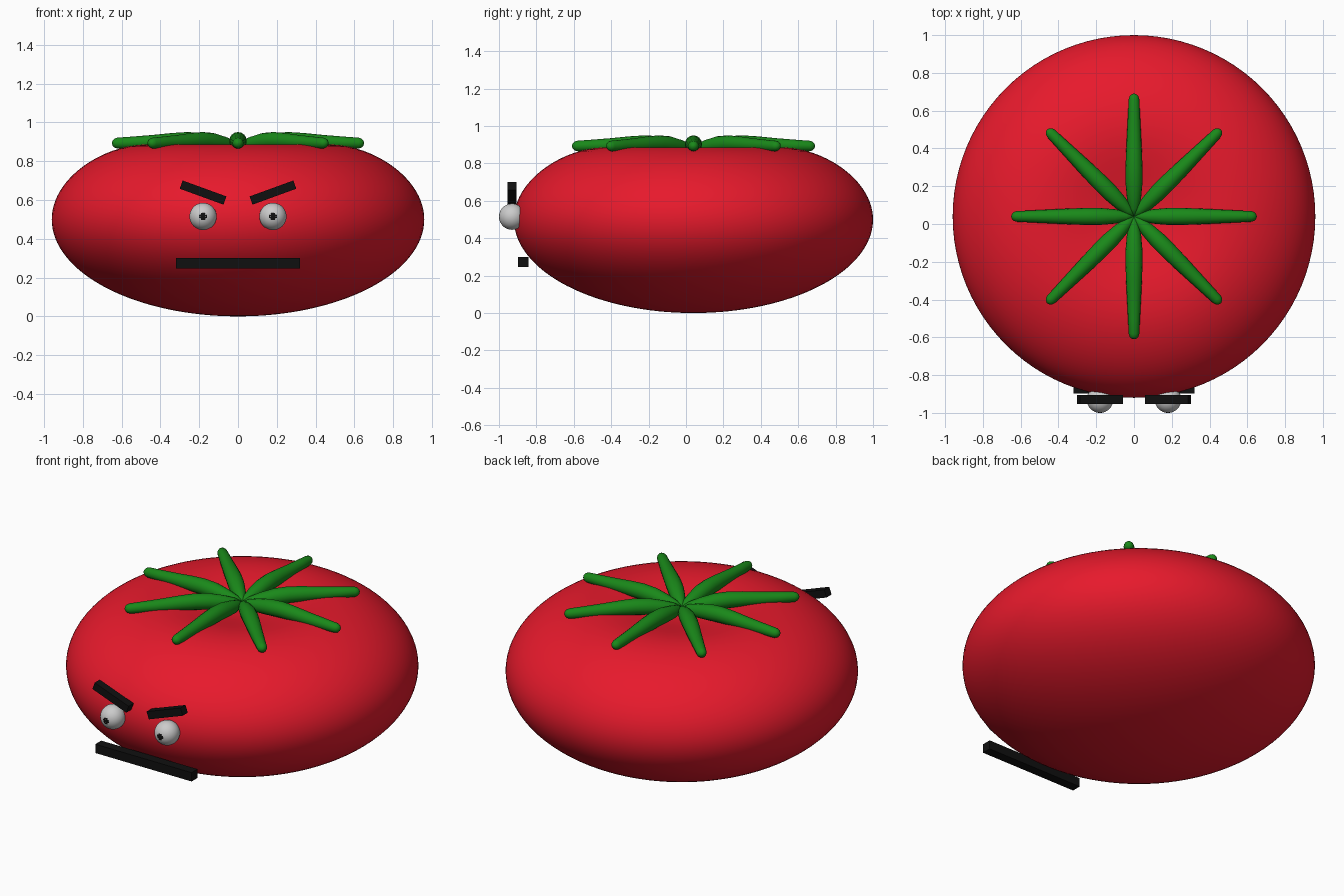
import bpy, bmesh, math
from mathutils import Vector

if "Cube" in bpy.data.objects:
    bpy.data.objects.remove(bpy.data.objects["Cube"])

CY = 0.04  # the body sits slightly behind the face


def material(name, rgb):
    m = bpy.data.materials.new(name)
    m.diffuse_color = (*rgb, 1)
    m.use_nodes = True
    m.node_tree.nodes["Principled BSDF"].inputs["Base Color"].default_value = m.diffuse_color
    return m


RED = material("red", (0.80, 0.01, 0.025))
GREEN = material("green", (0.01, 0.25, 0.01))
BLACK = material("black", (0.005, 0.005, 0.005))


def finish(name, bm, mat=None, smooth=True):
    bmesh.ops.recalc_face_normals(bm, faces=bm.faces)
    mesh = bpy.data.meshes.new(name)
    for f in bm.faces:
        f.smooth = smooth
    bm.to_mesh(mesh)
    bm.free()
    ob = bpy.data.objects.new(name, mesh)
    bpy.context.collection.objects.link(ob)
    if mat:
        mesh.materials.append(mat)
    return ob


def ball(name, loc, scale, mat=None):
    bm = bmesh.new()
    bmesh.ops.create_uvsphere(bm, u_segments=32, v_segments=20, radius=1)
    bmesh.ops.scale(bm, vec=scale, verts=bm.verts)
    ob = finish(name, bm, mat)
    ob.location = loc
    return ob


def bar(name, loc, size, tilt=0):
    bm = bmesh.new()
    bmesh.ops.create_cube(bm, size=1)
    bmesh.ops.scale(bm, vec=size, verts=bm.verts)
    ob = finish(name, bm, BLACK, smooth=False)
    ob.location = loc
    ob.rotation_euler.y = tilt
    return ob


# Body: flattened sphere with a dimple pressed into the top
bm = bmesh.new()
bmesh.ops.create_uvsphere(bm, u_segments=96, v_segments=64, radius=1)
for v in bm.verts:
    r = math.hypot(v.co.x, v.co.y) * 0.96
    z = 0.5 + 0.5 * v.co.z
    if v.co.z > 0:
        z -= 0.175 * math.exp(-(r / 0.42) ** 2)
    v.co = Vector((v.co.x * 0.96, v.co.y * 0.96 + CY, z))
finish("tomato_body", bm, RED)

# Calyx: eight arched tapering leaves, rounded at the tip
path = [(0, 0.878, 0.008), (0.04, 0.882, 0.026), (0.10, 0.889, 0.038),
        (0.18, 0.900, 0.045), (0.26, 0.905, 0.045), (0.34, 0.903, 0.042),
        (0.44, 0.898, 0.037), (0.54, 0.895, 0.032), (0.622, 0.893, 0.028),
        (0.637, 0.893, 0.023), (0.646, 0.893, 0.014), (0.65, 0.893, 0.003)]
SIDES = 16
for i in range(8):
    bm = bmesh.new()
    rings = []
    for x, z, rad in path:
        rings.append([bm.verts.new((x, rad * math.cos(a), z + rad * math.sin(a)))
                      for a in (2 * math.pi * k / SIDES for k in range(SIDES))])
    for a, b in zip(rings, rings[1:]):
        for k in range(SIDES):
            n = (k + 1) % SIDES
            bm.faces.new((a[k], a[n], b[n], b[k]))
    bm.faces.new(rings[0])
    bm.faces.new(rings[-1])
    leaf = finish(f"leaf_{i + 1}", bm, GREEN)
    leaf.location.y = CY
    leaf.rotation_euler.z = i * math.pi / 4

# Face: eyes, pupils and slanted brows on both sides, straight mouth
for side, s in (("left", -1), ("right", 1)):
    ball(f"eye_{side}", (s * 0.18, -0.93, 0.515), (0.07, 0.07, 0.07))
    ball(f"pupil_{side}", (s * 0.18, -0.988, 0.515), (0.029, 0.012, 0.029), BLACK)
    bar(f"brow_{side}", (s * 0.18, -0.93, 0.638), (0.24, 0.048, 0.045),
        tilt=-s * math.radians(20))
bar("mouth", (0, -0.87, 0.273), (0.64, 0.056, 0.053))
